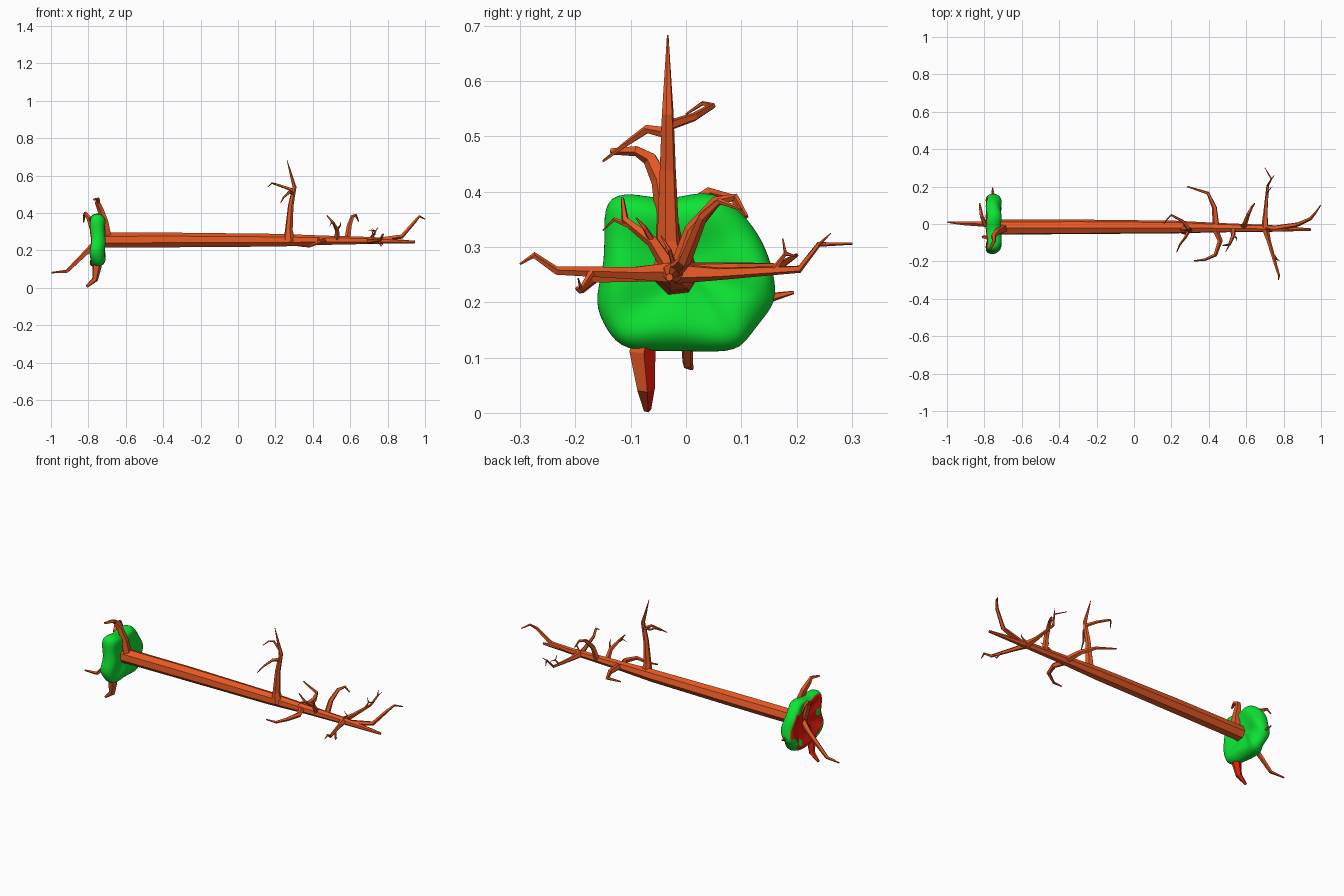
import bpy, bmesh, math
from mathutils import Vector


def mat(name, rgb):
    m = bpy.data.materials.new(name)
    m.diffuse_color = (*rgb, 1)
    return m


BARK = mat("bark", (0.80, 0.10, 0.018))
MOSS = mat("moss", (0.004, 0.78, 0.034))
SOIL = mat("soil", (0.80, 0.010, 0.003))


def finish(bm, name, mats):
    bmesh.ops.recalc_face_normals(bm, faces=bm.faces)
    me = bpy.data.meshes.new(name)
    bm.to_mesh(me)
    bm.free()
    for m in mats:
        me.materials.append(m)
    ob = bpy.data.objects.new(name, me)
    bpy.context.collection.objects.link(ob)
    return ob


def limb(name, pts, radii, sides=5):
    """Faceted tapering tube through the points."""
    pts = [Vector(p) for p in pts]
    bm = bmesh.new()
    rings, u = [], None
    for i, p in enumerate(pts):
        t = (pts[min(i + 1, len(pts) - 1)] - pts[max(i - 1, 0)]).normalized()
        if u is None:
            u = t.orthogonal()
        u = (u - t * u.dot(t)).normalized()
        v = t.cross(u)
        rings.append([bm.verts.new(p + radii[i] * (u * math.cos(a) + v * math.sin(a)))
                      for a in (2 * math.pi * k / sides for k in range(sides))])
    for a, b in zip(rings, rings[1:]):
        for k in range(sides):
            j = (k + 1) % sides
            bm.faces.new((a[k], a[j], b[j], b[k]))
    bm.faces.new(rings[0])
    bm.faces.new(rings[-1])
    return finish(bm, name, [BARK])


def twig(name, r, *pts):
    """Limb whose radius shrinks evenly to a thin tip."""
    n = len(pts) - 1
    return limb(name, pts, [r * (1 - 0.8 * i / n) for i in range(n + 1)])


# Trunk lying along x
limb("trunk",
     [(-0.76, -0.018, 0.253), (-0.70, -0.018, 0.254), (-0.30, -0.016, 0.255),
      (0.22, -0.017, 0.254), (0.45, -0.02, 0.254), (0.72, -0.024, 0.253), (0.945, -0.03, 0.245)],
     [0.044, 0.041, 0.040, 0.035, 0.026, 0.019, 0.007], 7)

# Root ball: outline in y, z swept through x as a lumpy disc with a dished back
outline = [(-.149, .389), (-.148, .32), (-.149, .26), (-.168, .20), (-.145, .15), (-.113, .109),
           (-.02, .113), (.085, .107), (.11, .13), (.135, .165), (.165, .20), (.160, .25),
           (.145, .30), (.115, .35), (.06, .400), (.01, .397), (-.04, .384), (-.10, .400)]
cy, cz = -0.005, 0.255
profile = [(-.724, .35), (-.708, .68), (-.714, .88), (-.738, 1.0), (-.765, 1.0),
           (-.787, .92), (-.792, .78), (-.778, .62), (-.762, .32)]
bm = bmesh.new()
rings = []
for x, s in profile:
    ring = []
    for k, (y, z) in enumerate(outline):
        lump = 0.010 * math.sin(k * 2.1 + s * 4) * min(1, s)
        w = s * (1 + (0.05 * math.sin(k * 1.7 + x * 60) if s < 0.95 else 0))
        ring.append(bm.verts.new((x + lump, cy + (y - cy) * w, cz + (z - cz) * w)))
    rings.append(ring)
n = len(outline)
for i, (a, b) in enumerate(zip(rings, rings[1:])):
    for k in range(n):
        j = (k + 1) % n
        f = bm.faces.new((a[k], a[j], b[j], b[k]))
        # soil fills the dish; moss and soil alternate along its rim
        soil = i >= 7 or (i == 6 and k % 6 != 1) or (i == 5 and k % 5 < 3)
        f.material_index = 1 if soil else 0
for ring, x, m in ((rings[0], -.725, 0), (rings[-1], -.76, 1)):
    c = bm.verts.new((x, cy, cz))
    for k in range(n):
        bm.faces.new((ring[k], ring[(k + 1) % n], c)).material_index = m
ball = finish(bm, "root_ball", [MOSS, SOIL])
for p in ball.data.polygons:
    p.use_smooth = True
sub = ball.modifiers.new("smooth", 'SUBSURF')
sub.levels = sub.render_levels = 2

# Roots
twig("root_back", .021, (-.75, -.01, .25), (-.80, 0, .20), (-.915, .003, .088), (-.998, .01, .081))
low = limb("root_bottom", [(-.75, -.06, .22), (-.755, -.08, .11), (-.765, -.073, .045), (-.81, -.07, .006)],
           [.024, .025, .017, .007])
low.data.materials.append(SOIL)
for p in low.data.polygons:
    if p.normal.y > 0.6:
        p.material_index = 1
limb("root_top", [(-.70, -.025, .27), (-.712, -.033, .35), (-.735, -.045, .42), (-.752, -.065, .460),
                  (-.748, -.09, .474), (-.77, -.135, .473)], [.026, .022, .018, .014, .010, .006])
twig("root_upper", .018, (-.76, -.01, .27), (-.795, 0, .37), (-.815, .04, .398), (-.822, .085, .388),
     (-.825, .11, .352))
twig("root_side", .016, (-.75, .08, .22), (-.752, .15, .208), (-.757, .195, .218))

# Tall upright branch and its twigs
limb("tall_branch", [(.275, -.028, .25), (.272, -.032, .31), (.282, -.033, .44), (.302, -.033, .54),
                     (.285, -.033, .60), (.262, -.033, .683)], [.033, .021, .015, .011, .007, .0015], 6)
twig("tall_twig_a", .010, (.298, -.03, .52), (.26, .015, .535), (.20, .048, .555), (.18, .03, .560), (.16, 0, .54))
twig("tall_twig_b", .011, (.295, -.03, .505), (.275, -.07, .513), (.245, -.11, .485), (.228, -.15, .455))

# Side branches near the crown
twig("left_branch", .019, (.44, -.02, .255), (.43, .09, .26), (.395, .165, .263), (.285, .20, .285))
twig("right_branch", .018, (.43, -.02, .255), (.46, -.09, .25), (.435, -.165, .245), (.38, -.19, .222),
     (.32, -.197, .225))
limb("crown_left_branch", [(.70, -.02, .253), (.703, .06, .252), (.715, .205, .260), (.735, .24, .305),
                           (.70, .30, .306)], [.020, .012, .007, .005, .002])
twig("crown_left_twig", .006, (.712, .16, .26), (.72, .18, .288), (.715, .175, .315))
twig("crown_left_fork", .004, (.72, .18, .288), (.74, .20, .283))
twig("crown_left_tip", .004, (.733, .235, .30), (.75, .262, .325))
limb("crown_right_branch", [(.70, -.02, .253), (.72, -.09, .252), (.762, -.235, .257),
                            (.775, -.275, .285), (.772, -.30, .269)], [.020, .012, .008, .006, .002])
twig("crown_right_twig", .007, (.75, -.17, .254), (.765, -.19, .225), (.78, -.195, .243))

# Rising branches on top of the crown
twig("rising_branch_a", .016, (.53, -.025, .255), (.53, -.06, .31), (.51, -.11, .348), (.475, -.115, .388))
twig("rising_twig_a", .006, (.52, -.09, .333), (.50, -.13, .35), (.49, -.15, .33))
twig("rising_twig_a2", .007, (.53, -.06, .31), (.548, -.075, .335), (.55, -.09, .352))
twig("rising_branch_b", .017, (.585, -.015, .255), (.595, .01, .33), (.612, .055, .382), (.63, .09, .390),
     (.645, .11, .355))
twig("end_branch", .015, (.75, -.022, .255), (.875, -.002, .275), (.945, .03, .355), (.97, .06, .383),
     (.998, .10, .368))
twig("end_twig", .006, (.70, -.02, .26), (.73, -.03, .295), (.72, -.045, .32))
